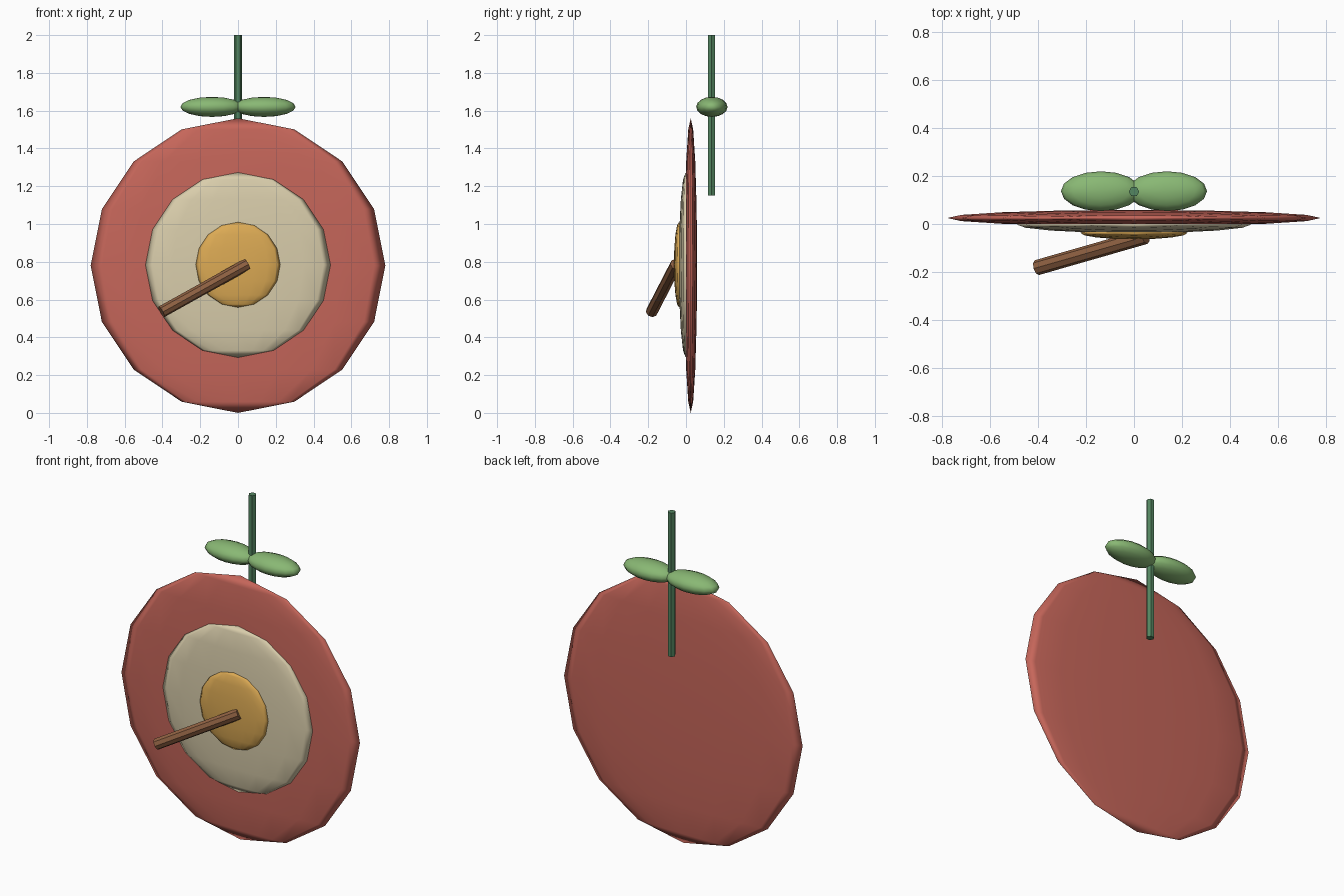
import bpy, math
from mathutils import Vector

if "Cube" in bpy.data.objects:
    bpy.data.objects.remove(bpy.data.objects["Cube"])


def material(name, r, g, b):
    m = bpy.data.materials.new(name)
    lin = [((c / 255 + 0.055) / 1.055) ** 2.4 for c in (r, g, b)]
    m.diffuse_color = (*lin, 1)
    m.use_nodes = True
    m.node_tree.nodes["Principled BSDF"].inputs["Base Color"].default_value = m.diffuse_color
    return m


red = material("red", 198, 102, 90)
cream = material("cream", 217, 205, 171)
yellow = material("yellow", 220, 170, 84)
brown = material("brown", 143, 97, 66)
dark_green = material("dark green", 84, 134, 97)
leaf_green = material("leaf green", 137, 184, 116)


def ellipsoid(name, centre, radii, mat):
    bpy.ops.mesh.primitive_uv_sphere_add(segments=16, ring_count=8, radius=1, location=centre)
    ob = bpy.context.object
    ob.name = name
    ob.scale = radii
    bpy.ops.object.transform_apply(location=False, rotation=False, scale=True)
    bpy.ops.object.shade_smooth()
    ob.data.materials.append(mat)
    return ob


def rod(name, a, b, radius, sides, mat, spin=0):
    a, b = Vector(a), Vector(b)
    axis = b - a
    bpy.ops.mesh.primitive_cylinder_add(vertices=sides, radius=radius, depth=axis.length)
    ob = bpy.context.object
    ob.name = name
    # spin about the rod's own axis, then aim it along a-b
    ob.data.transform(axis.to_track_quat('Z', 'Y').to_matrix().to_4x4()
                      @ Vector((0, 0, 1)).rotation_difference(Vector((0, 0, 1))).to_matrix().to_4x4())
    if spin:
        from mathutils import Matrix
        ob.data.transform(Matrix.Rotation(spin, 4, axis))
    ob.location = (a + b) / 2
    bpy.ops.object.shade_smooth_by_angle(angle=math.radians(30))
    ob.data.materials.append(mat)
    return ob


# Three stacked flattened discs
ellipsoid("outer_disc", (0, 0.025, 0.78), (0.78, 0.034, 0.78), red)
ellipsoid("middle_disc", (0, -0.002, 0.783), (0.49, 0.036, 0.49), cream)
ellipsoid("centre_disc", (0, -0.037, 0.784), (0.224, 0.027, 0.226), yellow)

# Slanted stick on the front
rod("stick", (-0.405, -0.182, 0.535), (0.048, -0.052, 0.787), 0.032, 8, brown)

# Stem behind the disc, with a pair of leaves
rod("stem", (0, 0.135, 1.15), (0, 0.135, 2.0), 0.022, 6, dark_green, math.radians(30))
for side, label in ((-1, "left"), (1, "right")):
    ellipsoid("leaf_" + label, (side * 0.138, 0.137, 1.62), (0.167, 0.083, 0.053), leaf_green)
